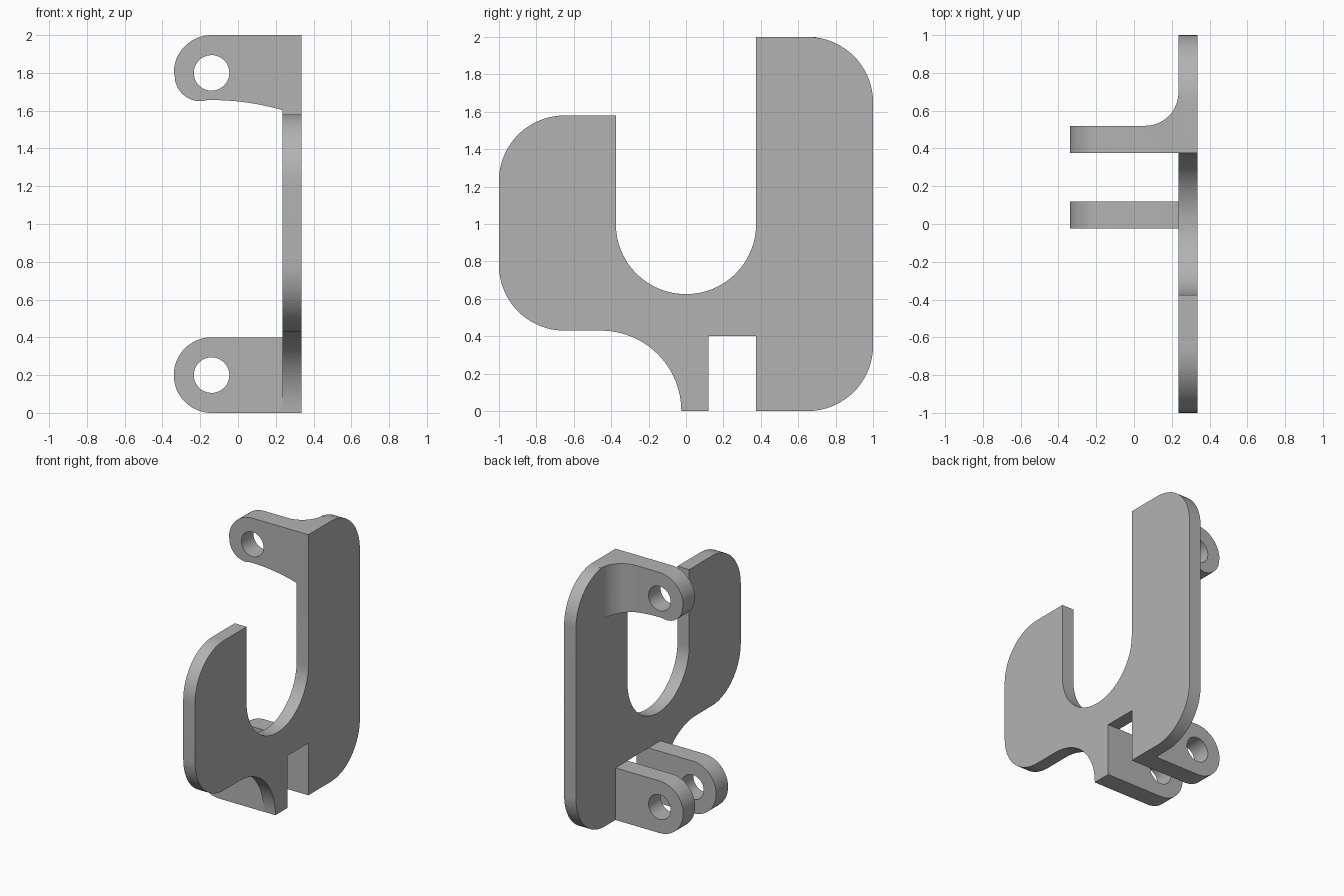
import bpy
import bmesh
from math import cos, sin, radians
from mathutils import Vector

default_cube = bpy.data.objects.get("Cube")
if default_cube:
    bpy.data.objects.remove(default_cube, do_unlink=True)

grey = bpy.data.materials.new("plain_grey")
grey.use_nodes = True
colour = (0.45, 0.45, 0.45, 1)
grey.diffuse_color = colour
grey.node_tree.nodes["Principled BSDF"].inputs["Base Color"].default_value = colour


def arc(cu, cv, radius, start, end, steps=24):
    """Points on an arc, angles in degrees."""
    angles = [radians(start + (end - start) * i / steps) for i in range(steps + 1)]
    return [(cu + radius * cos(a), cv + radius * sin(a)) for a in angles]


def extrude(name, profile, axis, low, high):
    """Solid made by sweeping a flat profile along one axis."""
    place = {"x": lambda u, v: (low, u, v),
             "y": lambda u, v: (u, low, v),
             "z": lambda u, v: (u, v, low)}[axis]
    bm = bmesh.new()
    face = bm.faces.new([bm.verts.new(place(u, v)) for u, v in profile])
    swept = bmesh.ops.extrude_face_region(bm, geom=[face])["geom"]
    shift = Vector([high - low if axis == a else 0 for a in "xyz"])
    bmesh.ops.translate(bm, vec=shift,
                        verts=[e for e in swept if isinstance(e, bmesh.types.BMVert)])
    bmesh.ops.remove_doubles(bm, verts=bm.verts, dist=0.0001)
    bmesh.ops.recalc_face_normals(bm, faces=bm.faces)
    mesh = bpy.data.meshes.new(name)
    bm.to_mesh(mesh)
    bm.free()
    mesh.materials.append(grey)
    obj = bpy.data.objects.new(name, mesh)
    bpy.context.collection.objects.link(obj)
    return obj


def combine(body, tool, operation):
    """Apply a boolean and discard the tool solid."""
    mod = body.modifiers.new(operation.lower(), "BOOLEAN")
    mod.operation, mod.solver, mod.object = operation, "EXACT", tool
    bpy.context.view_layer.objects.active = body
    bpy.ops.object.modifier_apply(modifier=mod.name)
    bpy.data.objects.remove(tool, do_unlink=True)


inner, outer = 0.235, 0.335      # the two faces of the plate
root = inner + 0.015             # lugs sink a little into the plate
hole_x, hole_r, lug_r = -0.14, 0.094, 0.2
slot, lug_back = 0.375, 0.52
corner = 0.35

# Hook-shaped side plate, profile in y and z
plate_profile = (
    [(slot, 2)]
    + arc(1 - corner, 2 - corner, corner, 90, 0)
    + arc(1 - corner, corner, corner, 0, -90)
    + [(slot, 0), (slot, 0.4), (0.12, 0.4), (0.12, 0)]
    + arc(-0.455, 0, 0.43, 0, 90)
    + arc(corner - 1, 0.43 + corner, corner, 270, 180)
    + arc(corner - 1, 1.58 - corner, corner, 180, 90)
    + [(-slot, 1.58)]
    + arc(0, 1, slot, 180, 360, 48)
)
bracket = extrude("bracket", plate_profile, "x", inner, outer)


def drill(lug, z):
    combine(lug, extrude("drill", arc(hole_x, z, hole_r, 0, 360, 48), "y", -0.5, 1),
            "DIFFERENCE")


# Pair of lower lugs with round ends
lower_profile = [(root, 0), (root, 0.4)] + arc(hole_x, 0.2, lug_r, 90, 270, 48)
for front, back in ((-0.025, 0.12), (slot, lug_back)):
    lug = extrude("lower_lug", lower_profile, "y", front, back)
    drill(lug, 0.2)
    combine(bracket, lug, "UNION")

# Upper lug with a bowed underside
bow = 1.35
upper_profile = (
    [(root, 2)]
    + arc(hole_x, 1.8, lug_r, 90, 180)
    + arc(-0.2, 1.785, 0.135, 180, 275)
    + arc(hole_x, 1.656 - bow, bow, 91, 73.2)
)
upper_lug = extrude("upper_lug", upper_profile, "y", slot, 0.8)
drill(upper_lug, 1.8)

# Its back blends into the plate with a fillet, profile in x and y
fillet = 0.175
blend_profile = (
    [(-0.5, slot - 0.1), (0.5, slot - 0.1), (0.5, lug_back + fillet)]
    + arc(inner - fillet, lug_back + fillet, fillet, 0, -90)
    + [(-0.5, lug_back)]
)
combine(upper_lug, extrude("blend", blend_profile, "z", 1.4, 2.2), "INTERSECT")
combine(bracket, upper_lug, "UNION")

# Smooth arcs, crisp edges
bpy.ops.object.select_all(action="DESELECT")
bracket.select_set(True)
bpy.context.view_layer.objects.active = bracket
bpy.ops.object.shade_smooth_by_angle(angle=radians(30))
